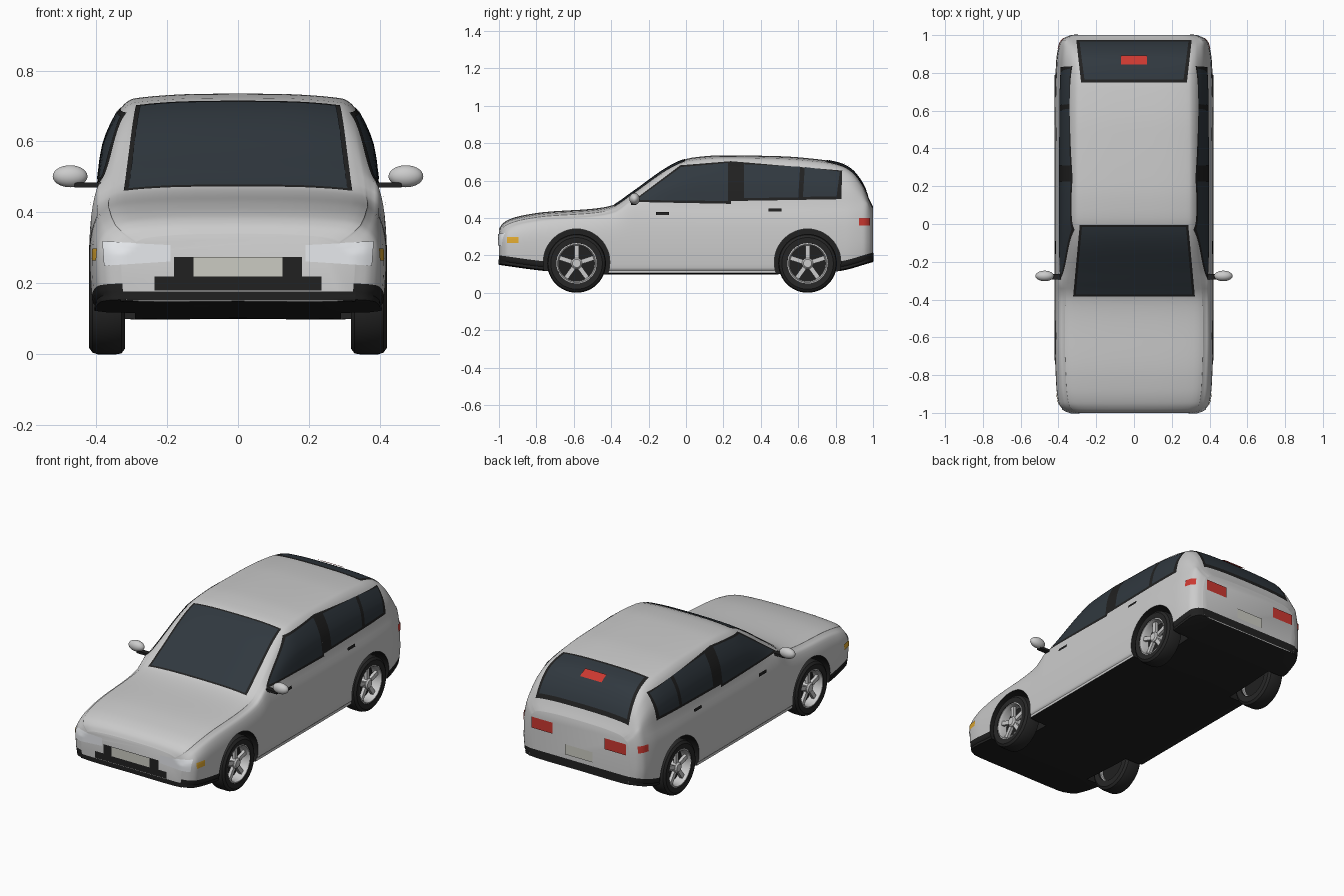
import bpy, bmesh, math
from mathutils import Vector, Matrix
from mathutils.bvhtree import BVHTree

if "Cube" in bpy.data.objects:
    bpy.data.objects.remove(bpy.data.objects["Cube"])


def material(name, r, g, b):
    m = bpy.data.materials.new(name)
    m.diffuse_color = (r, g, b, 1)
    m.use_nodes = True
    m.node_tree.nodes["Principled BSDF"].inputs["Base Color"].default_value = m.diffuse_color
    return m


SILVER = material("silver", .6, .6, .6)
BLACK = material("black_trim", .015, .015, .015)
GLASS = material("dark_glass", .03, .04, .05)
TYRE = material("rubber", .02, .02, .02)
LAMP = material("lamp_clear", .8, .82, .85)
RED = material("lamp_red", .6, .04, .03)
AMBER = material("lamp_amber", .75, .4, .03)
PLATE = material("plate", .6, .6, .54)


def finish(name, bm, *mats, mirror=False, angle=35):
    me = bpy.data.meshes.new(name)
    bm.to_mesh(me)
    bm.free()
    for m in mats:
        me.materials.append(m)
    me.shade_smooth()
    me.set_sharp_from_angle(angle=math.radians(angle))
    ob = bpy.data.objects.new(name, me)
    bpy.context.collection.objects.link(ob)
    if mirror:
        ob.modifiers.new("mirror", 'MIRROR').use_mirror_merge = False
    return ob


def curve(keys):
    """Smooth monotone curve through (y, value) keys."""
    d = [(b[1] - a[1]) / (b[0] - a[0]) for a, b in zip(keys, keys[1:])]
    m = [d[0]] + [2 * p * q / (p + q) if p * q > 0 else 0 for p, q in zip(d, d[1:])] + [d[-1]]

    def f(y):
        i = max(k for k in range(len(d)) if k == 0 or keys[k][0] <= y)
        (y0, v0), (y1, v1) = keys[i], keys[i + 1]
        h = y1 - y0
        t = min(max((y - y0) / h, 0), 1)
        return (v0 * (1 + 2 * t) * (1 - t) ** 2 + v1 * t * t * (3 - 2 * t)
                + h * m[i] * t * (1 - t) ** 2 + h * m[i + 1] * t * t * (t - 1))
    return f


# Body outline: top line, bottom line and half width along the length
top = curve([(-1, .34), (-.985, .365), (-.95, .39), (-.88, .412), (-.75, .432), (-.5, .449),
             (-.39, .468), (-.3, .527), (-.05, .695), (.03, .722), (.2, .735), (.5, .73),
             (.72, .712), (.82, .692), (.88, .662), (.94, .59), (.985, .49), (1, .46)])
bottom = curve([(-1, .15), (-.72, .115), (-.4, .1), (.45, .1), (.8, .115), (1, .165)])
width = curve([(-1, .33), (-.985, .37), (-.95, .398), (-.85, .412), (-.6, .42), (.6, .42),
               (.85, .413), (.95, .397), (.985, .37), (1, .335)])
SUB = 3


def section(y):
    """Half cross-section from bottom centre to top centre."""
    zt, zb, w = top(y), bottom(y), width(y)
    zs = min(.47, zt - .05)
    c = min(max((zt - .45) / .25, 0), 1)
    xe, ze = w * (.86 - .12 * c), zt - .022
    xs = w * .945

    def side(t, bulge):
        return (xs + (xe - xs) * t + bulge * c, zs + (ze - zs) * t)
    zm = min(.27, zs - .02)
    p = [(0, zb), (.88 * w, zb), (.97 * w, zb + .02), (w - .004, zb + .05), (w, zm),
         (w * .985, zm + .6 * (zs - zm)), (xs, zs), side(.5, .025), side(.85, .018), (xe, ze),
         (.88 * xe, zt - .011), (.5 * xe, zt - .002), (0, zt)]
    p = [Vector(q) for q in p]
    out = []
    for i in range(len(p) - 1):
        a, b, d, e = p[max(i - 1, 0)], p[i], p[i + 1], p[min(i + 2, len(p) - 1)]
        for k in range(SUB):
            t = k / SUB
            out.append(.5 * (2 * b + (d - a) * t + (2 * a - 5 * b + 4 * d - e) * t * t
                             + (3 * b - a - 3 * d + e) * t ** 3))
    return out + [p[-1]]


# Body shell
bm = bmesh.new()
N = 90
rings = []
for i in range(N + 1):
    y = -math.cos(math.pi * i / N)
    half = section(y)
    pts = [(q.x, y, q.y) for q in half] + [(-q.x, y, q.y) for q in half[-2:0:-1]]
    rings.append([bm.verts.new(q) for q in pts])
M = len(rings[0])
for r0, r1 in zip(rings, rings[1:]):
    ymid = (r0[0].co.y + r1[0].co.y) / 2
    dark = 3 * SUB if ymid < -.74 or ymid > .8 else SUB + 1
    for j in range(M):
        f = bm.faces.new((r0[j], r0[(j + 1) % M], r1[(j + 1) % M], r1[j]))
        f.material_index = int(min(j, M - 1 - j) < dark)
bm.faces.new(rings[0])
bm.faces.new(rings[-1])
bmesh.ops.recalc_face_normals(bm, faces=bm.faces)
bvh = BVHTree.FromBMesh(bm)
body = finish("car_body", bm, SILVER, BLACK)

# Wheel arches cut out of the shell
AXLES = {"front": -.585, "rear": .65}
bm = bmesh.new()
for y in AXLES.values():
    for s in (-1, 1):
        bmesh.ops.create_cone(bm, cap_ends=True, segments=48, radius1=.178, radius2=.178, depth=.24,
                              matrix=Matrix.Translation((s * .41, y, .163)) @ Matrix.Rotation(math.pi / 2, 4, 'Y'))
cutter = finish("arch_cutter", bm, BLACK)
cutter.hide_render = True
cut = body.modifiers.new("arches", 'BOOLEAN')
cut.object, cut.operation, cut.solver, cut.material_mode = cutter, 'DIFFERENCE', 'EXACT', 'TRANSFER'
bpy.context.view_layer.objects.active = body
bpy.ops.object.modifier_apply(modifier="arches")
bpy.data.objects.remove(cutter)
body.data.set_sharp_from_angle(angle=math.radians(35))

VIEWS = {"side": lambda a, b: ((2, a, b), (-1, 0, 0)), "front": lambda a, b: ((a, -2, b), (0, 1, 0)),
         "rear": lambda a, b: ((a, 2, b), (0, -1, 0)), "top": lambda a, b: ((a, b, 2), (0, 0, -1))}


def panel(name, view, quad, mat, off=.004, mirror=False, n=14):
    """Lay a four-cornered patch onto the body surface, seen from one side."""
    bm = bmesh.new()
    q = [Vector(c) for c in quad]
    grid = {}
    for i in range(n + 1):
        for j in range(n + 1):
            p = q[0].lerp(q[1], i / n).lerp(q[3].lerp(q[2], i / n), j / n)
            start, ray = VIEWS[view](p.x, p.y)
            hit, normal, _, _ = bvh.ray_cast(Vector(start), Vector(ray))
            if hit:
                grid[i, j] = bm.verts.new(hit + normal * off)
    for i in range(n):
        for j in range(n):
            k = [(i, j), (i + 1, j), (i + 1, j + 1), (i, j + 1)]
            if all(c in grid for c in k):
                f = bm.faces.new([grid[c] for c in k])
                f.normal_update()
                if f.normal.dot(Vector(ray)) > 0:
                    f.normal_flip()
    return finish(name, bm, mat, mirror=mirror, angle=60)


def rect(x0, x1, z0, z1):
    return [(x0, z0), (x1, z0), (x1, z1), (x0, z1)]


# Glass with black surrounds
panel("windscreen_seal", "top", [(-.322, -.382), (.322, -.382), (.287, -.005), (-.287, -.005)], BLACK, .002)
panel("windscreen", "top", [(-.308, -.372), (.308, -.372), (.275, -.015), (-.275, -.015)], GLASS)
panel("rear_window_seal", "top", [(-.28, .75), (.28, .75), (.305, .972), (-.305, .972)], BLACK, .002, n=24)
panel("rear_window", "top", [(-.262, .765), (.262, .765), (.288, .962), (-.288, .962)], GLASS, n=24)
panel("front_window_seal", "side", [(-.29, .485), (.24, .475), (.24, .702), (-.03, .68)], BLACK, .002, True)
panel("rear_window_side_seal", "side", [(.24, .49), (.83, .5), (.835, .652), (.24, .702)], BLACK, .002, True)
panel("front_door_glass", "side", [(-.265, .495), (.225, .49), (.225, .692), (-.025, .67)], GLASS, .004, True)
panel("rear_door_glass", "side", [(.31, .505), (.6, .51), (.61, .672), (.31, .685)], GLASS, .004, True)
panel("quarter_glass", "side", [(.625, .512), (.805, .515), (.822, .645), (.635, .67)], GLASS, .004, True)

# Front end
panel("grille_surround", "front", rect(-.18, .18, .215, .275), BLACK, .004)
panel("lower_grille", "front", rect(-.235, .235, .18, .22), BLACK, .004)
panel("front_lip", "front", rect(-.33, .33, .152, .178), BLACK, .003)
panel("front_plate", "front", rect(-.125, .125, .22, .275), PLATE, .008)
panel("headlamp", "front", [(.19, .262), (.375, .25), (.38, .318), (.19, .308)], LAMP, .004, True)
panel("front_indicator", "side", rect(-.955, -.895, .265, .298), AMBER, .004, True)

# Rear end
panel("rear_bumper", "rear", rect(-.335, .335, .168, .215), BLACK, .003)
panel("rear_plate", "rear", rect(-.09, .09, .24, .3), PLATE, .006)
panel("tail_lamp", "rear", rect(.17, .31, .34, .405), RED, .006, True)
panel("side_marker", "side", rect(.925, .98, .36, .4), RED, .005, True)
panel("high_brake_lamp", "top", rect(-.07, .07, .84, .885), RED, .01)

# Door handles
for n, y, z in (("front", -.16, .415), ("rear", .44, .433)):
    panel(n + "_door_handle", "side", rect(y, y + .07, z, z + .016), BLACK, .008, True, 4)

# Door mirrors
bm = bmesh.new()
bmesh.ops.create_uvsphere(bm, u_segments=24, v_segments=14, radius=1,
                          matrix=Matrix.Translation((.473, -.275, .502)) @ Matrix.Diagonal((.049, .028, .031, 1)))
finish("door_mirror", bm, SILVER, mirror=True)
bm = bmesh.new()
bmesh.ops.create_cube(bm, size=1, matrix=Matrix.Translation((.42, -.28, .477)) @ Matrix.Diagonal((.08, .03, .014, 1)))
finish("mirror_arm", bm, BLACK, mirror=True)


def lathe(name, profile, y, mat, closed=True, n=48):
    """Spin (x, radius) points round a wheel axle."""
    bm = bmesh.new()
    rows = [[bm.verts.new((x, y + r * math.cos(2 * math.pi * i / n), .157 + r * math.sin(2 * math.pi * i / n)))
             for i in range(n)] for x, r in profile]
    for a, b in zip(rows, rows[1:] + rows[:1] if closed else rows[1:]):
        for i in range(n):
            bm.faces.new((a[i], a[(i + 1) % n], b[(i + 1) % n], b[i]))
    if not closed:
        bm.faces.new(rows[0])
        bm.faces.new(rows[-1])
    bmesh.ops.recalc_face_normals(bm, faces=bm.faces)
    return finish(name, bm, mat, mirror=True)


# Wheels
for n, y in AXLES.items():
    lathe(n + "_tyre", [(.318, .105), (.318, .14), (.328, .154), (.345, .157), (.395, .157),
                        (.41, .152), (.42, .138), (.417, .108)], y, TYRE)
    lathe(n + "_rim", [(.33, .107), (.414, .109), (.416, .102), (.4, .095), (.33, .098)], y, SILVER)
    lathe(n + "_brake_disc", [(.345, .1), (.36, .1)], y, BLACK, False)
    lathe(n + "_hub", [(.35, .03), (.402, .03), (.41, .022)], y, SILVER, False, 24)
    bm = bmesh.new()
    for k in range(5):
        spin = Matrix.Translation((.39, y, .157)) @ Matrix.Rotation(2 * math.pi * k / 5, 4, 'X')
        v = bmesh.ops.create_cube(bm, size=1, matrix=Matrix.Translation((0, 0, .06)) @ Matrix.Diagonal((.018, .024, .085, 1)))
        bmesh.ops.transform(bm, matrix=spin, verts=v["verts"])
    finish(n + "_spokes", bm, SILVER, mirror=True)
